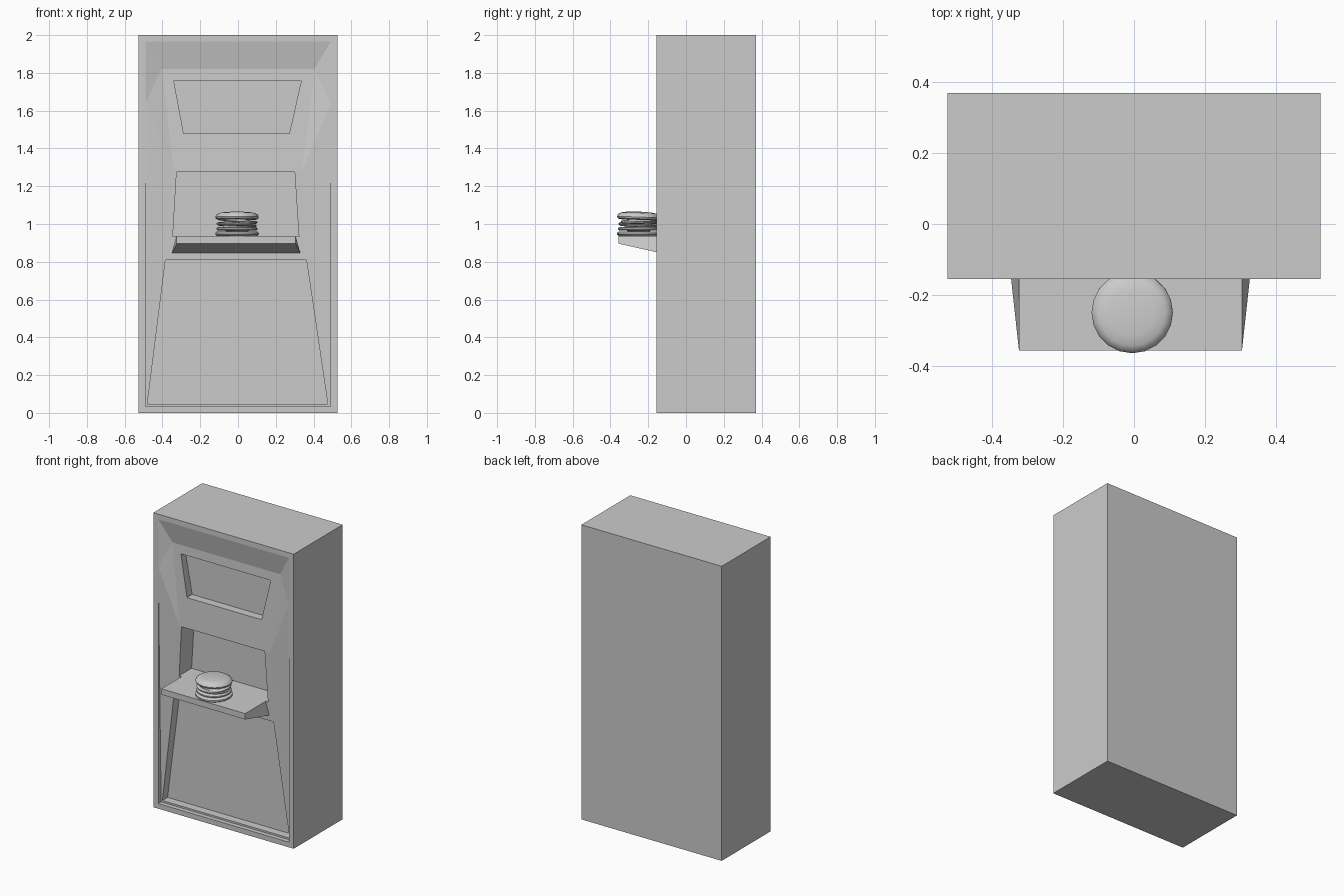
import bpy, bmesh, math
from mathutils import Matrix

if "Cube" in bpy.data.objects:
    bpy.data.objects.remove(bpy.data.objects["Cube"])

F = -0.155   # front plane of the cabinet
BACK = 0.37


def finish(name, bm, smooth=False):
    bmesh.ops.recalc_face_normals(bm, faces=bm.faces[:])
    me = bpy.data.meshes.new(name)
    bm.to_mesh(me)
    bm.free()
    ob = bpy.data.objects.new(name, me)
    bpy.context.collection.objects.link(ob)
    if smooth:
        bpy.ops.object.select_all(action='DESELECT')
        bpy.context.view_layer.objects.active = ob
        ob.select_set(True)
        bpy.ops.object.shade_smooth_by_angle(angle=math.radians(40))
    return ob


def cabinet():
    bm = bmesh.new()
    # right-hand points, mirrored to the left: outer box, frame opening, sunk panel
    pts = {
        'fb': (0.527, F, 0), 'ft': (0.527, F, 2),
        'bb': (0.527, BACK, 0), 'bt': (0.527, BACK, 2),
        'top': (0.49, F, 1.965), 'mid': (0.49, F, 1.64), 'low': (0.49, F, 0.035),
        'hood': (0.405, F + 0.03, 1.82), 'waist': (0.34, F + 0.012, 1.28),
        'foot': (0.49, F + 0.03, 0.035),
    }
    R = {k: bm.verts.new(p) for k, p in pts.items()}
    L = {k: bm.verts.new((-p[0], p[1], p[2])) for k, p in pts.items()}
    # faces that span from left to right
    strip = ['mid', 'top']
    for a, b in [('fb', 'bb'), ('bb', 'bt'), ('bt', 'ft'), ('ft', 'top'), ('top', 'hood'),
                 ('hood', 'waist'), ('waist', 'foot'), ('foot', 'low'), ('low', 'fb')]:
        bm.faces.new((L[a], R[a], R[b], L[b]))
    # faces repeated on each side
    for S in (L, R):
        for names in ('fb bb bt ft', 'fb ft top mid low', 'top mid hood', 'mid waist hood',
                      'mid foot waist', 'mid low foot'):
            bm.faces.new([S[n] for n in names.split()])
    return finish("cabinet", bm)


def recess(ob, name, top, bottom, depth):
    """Cut a trapezoid pocket; top and bottom are (x_left, x_right, z)."""
    bm = bmesh.new()
    outline = [(bottom[0], bottom[2]), (bottom[1], bottom[2]), (top[1], top[2]), (top[0], top[2])]
    f = bm.faces.new([bm.verts.new((x, F - 0.05, z)) for x, z in outline])
    ext = bmesh.ops.extrude_face_region(bm, geom=[f])
    moved = [v for v in ext['geom'] if isinstance(v, bmesh.types.BMVert)]
    bmesh.ops.translate(bm, verts=moved, vec=(0, depth + 0.05, 0))
    cutter = finish(name + "_cutter", bm)
    cutter.hide_render = True
    cutter.hide_viewport = False
    m = ob.modifiers.new(name, 'BOOLEAN')
    m.operation = 'DIFFERENCE'
    m.solver = 'EXACT'
    m.object = cutter
    bpy.context.view_layer.objects.active = ob
    bpy.ops.object.modifier_apply(modifier=m.name)
    bpy.data.objects.remove(cutter)


body = cabinet()
recess(body, "upper_window", (-0.34, 0.335, 1.76), (-0.288, 0.272, 1.48), 0.075)
recess(body, "serving_niche", (-0.325, 0.30, 1.275), (-0.345, 0.322, 0.935), 0.15)
recess(body, "lower_panel", (-0.384, 0.362, 0.81), (-0.48, 0.475, 0.047), 0.085)

# shelf: flat top, underside flares toward the cabinet
bm = bmesh.new()
top = [bm.verts.new(p) for p in
       [(-0.325, -0.358, 0.936), (0.305, -0.358, 0.936), (0.305, -0.13, 0.936), (-0.325, -0.13, 0.936)]]
low = [bm.verts.new(p) for p in
       [(-0.325, -0.358, 0.896), (0.305, -0.358, 0.896), (0.330, -0.13, 0.845), (-0.350, -0.13, 0.845)]]
bm.faces.new(top)
bm.faces.new(low)
for i in range(4):
    j = (i + 1) % 4
    bm.faces.new((top[i], top[j], low[j], low[i]))
finish("shelf", bm)


def lathe(name, profile, tilt=(0, 0), sides=20):
    """Turn an (r, z) profile about the sandwich axis, then tilt it in degrees."""
    bm = bmesh.new()
    vs = [bm.verts.new((r, 0, z)) for r, z in profile]
    es = [bm.edges.new(p) for p in zip(vs, vs[1:])]
    bmesh.ops.spin(bm, geom=vs + es, cent=(0, 0, 0), axis=(0, 0, 1),
                   angle=math.tau, steps=sides)
    bmesh.ops.remove_doubles(bm, verts=bm.verts[:], dist=0.0002)
    z0 = (profile[0][1] + profile[-1][1]) / 2
    rot = (Matrix.Rotation(math.radians(tilt[0]), 4, 'X') @
           Matrix.Rotation(math.radians(tilt[1]), 4, 'Y'))
    bm.transform(Matrix.Translation((-0.005, -0.25, z0)) @ rot @ Matrix.Translation((0, 0, -z0)))
    return finish(name, bm, True)


def disc(name, r, z0, z1, tilt=(0, 0)):
    h = z1 - z0
    return lathe(name, [(0, z0), (r - h * 0.4, z0), (r, z0 + h * 0.3), (r, z0 + h * 0.7),
                        (r - h * 0.4, z1), (0, z1)], tilt)


# stacked sandwich
disc("bottom_bun", 0.115, 0.936, 0.961)
disc("lower_patty", 0.109, 0.965, 0.984)
disc("sandwich_core", 0.075, 0.95, 1.03)
disc("lettuce", 0.104, 0.988, 1.000, (-2, 2))
disc("upper_patty", 0.108, 0.998, 1.012, (2, -2))
disc("cheese", 0.095, 1.013, 1.020, (2, 4))
lathe("top_bun", [(0, 1.022), (0.10, 1.022), (0.112, 1.028), (0.115, 1.037), (0.110, 1.049),
                  (0.095, 1.058), (0.065, 1.063), (0, 1.066)], (-2, 0))
